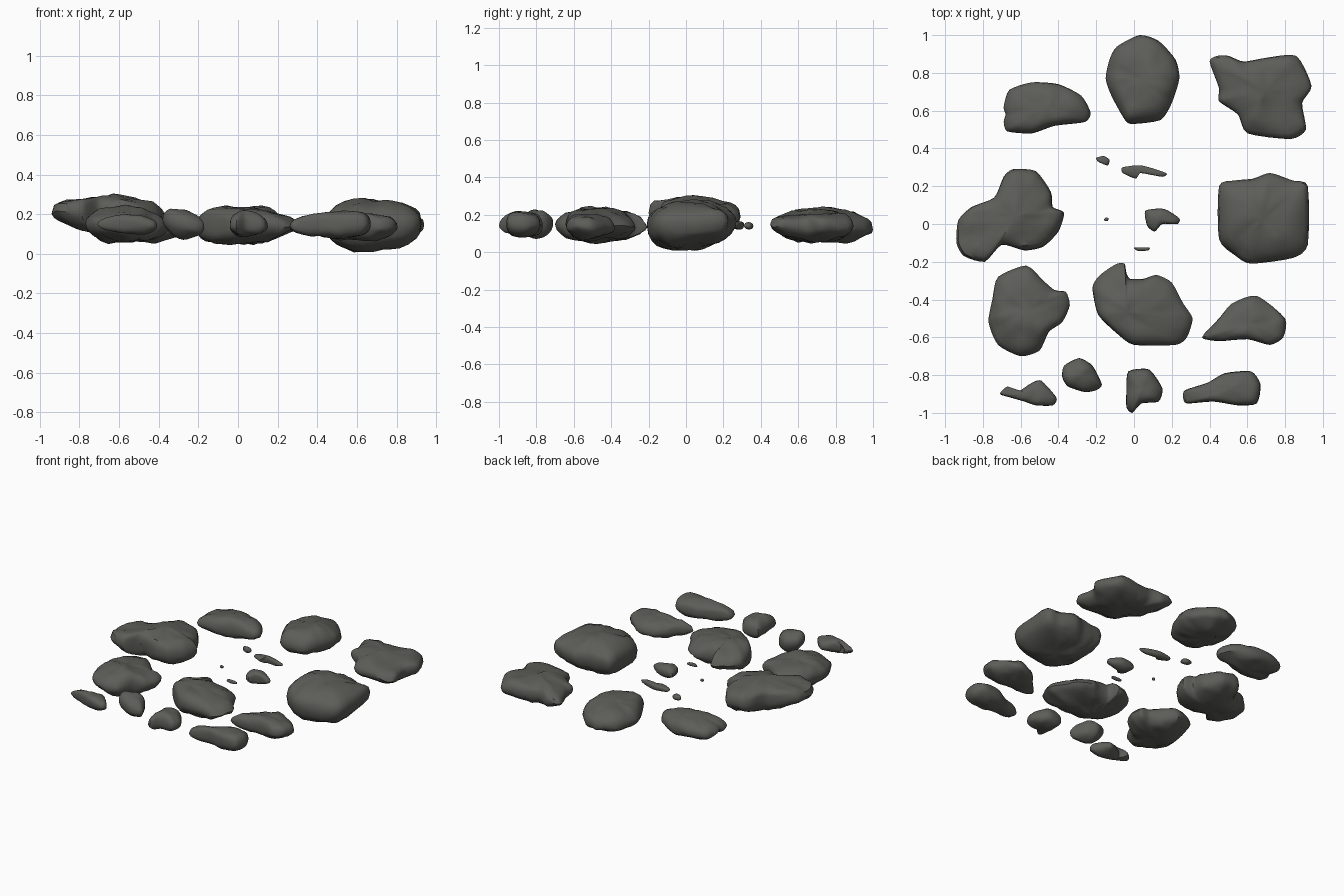
import bpy, bmesh, math
from mathutils import Vector, noise

if "Cube" in bpy.data.objects:
    bpy.data.objects.remove(bpy.data.objects["Cube"])

stone = bpy.data.materials.new("dark_stone")
stone.diffuse_color = (0.108, 0.108, 0.098, 1)
stone.use_nodes = True
stone.node_tree.nodes["Principled BSDF"].inputs["Base Color"].default_value = stone.diffuse_color


def spline(pts, steps):
    """Closed rounded outline through a few points, with slightly chiselled corners."""
    out, n = [], len(pts)
    for i in range(n):
        a, b, c, d = (pts[(i + k) % n] for k in (-1, 0, 1, 2))
        for k in range(steps):
            t = k / steps
            m0, m1 = (c - a) * 0.33, (d - b) * 0.33
            out.append(b * (2*t**3 - 3*t*t + 1) + m0 * (t**3 - 2*t*t + t)
                       + c * (3*t*t - 2*t**3) + m1 * (t**3 - t*t))
    return out


def rock(name, outline, low, mid, high, tilt=(0, 0), btilt=(0, 0), ptop=2.3, pbot=2.0,
         rough=0.02, core=None):
    """Boulder: outline (hundredths, seen from above) shrunk ring by ring towards top and bottom."""
    pts = [Vector((x / 100, y / 100)) for x, y in outline]
    loop = spline(pts, 4)
    xs, ys = [p.x for p in loop], [p.y for p in loop]
    c = Vector(core) if core else Vector(((min(xs) + max(xs)) / 2, (min(ys) + max(ys)) / 2))
    hx, hy = (max(xs) - min(xs)) / 2, (max(ys) - min(ys)) / 2
    bm = bmesh.new()

    def vert(s, p, side):
        # inner rings lean towards an ellipse, so that lobes do not crease the middle
        d = p - c
        if d.length > 1e-6:
            e = 1 / math.hypot(d.x / hx, d.y / hy)
            w = 0.25 + 0.75 * s * s
            d = d * (w + (1 - w) * min(max(e, 0.6), 1.5))
        q = c + d * s
        if side > 0:
            z, t = mid + (high - mid) * (1 - s**ptop) ** (1 / ptop), tilt
        else:
            z, t = mid - (mid - low) * (1 - s**pbot) ** (1 / pbot), btilt
        fade = 1 - s**4                      # both halves meet at the rim
        z += fade * (t[0] * (q.x - c.x) + t[1] * (q.y - c.y))
        z += (1 - fade) * (tilt[0] + btilt[0]) / 2 * (q.x - c.x)
        z += (1 - fade) * (tilt[1] + btilt[1]) / 2 * (q.y - c.y)
        v = Vector((q.x, q.y, z))
        z += rough * noise.noise(v * 7) * (1 - 0.3 * s) + rough * 0.6 * noise.noise(v * 17)
        return bm.verts.new((q.x, q.y, z))

    scales = [0.2, 0.42, 0.62, 0.78, 0.9, 0.97]
    levels = [(s, -1) for s in scales] + [(1, 1)] + [(s, 1) for s in reversed(scales)]
    rings = [[vert(s, p, side) for p in loop] for s, side in levels]
    n = len(loop)
    for r0, r1 in zip(rings, rings[1:]):
        for i in range(n):
            j = (i + 1) % n
            bm.faces.new((r0[i], r0[j], r1[j], r1[i]))
    for ring, side in ((rings[0], -1), (rings[-1], 1)):
        tip = vert(0, c, side)
        for i in range(n):
            bm.faces.new((ring[i], ring[(i + 1) % n], tip))
    bmesh.ops.recalc_face_normals(bm, faces=bm.faces)
    me = bpy.data.meshes.new(name)
    bm.to_mesh(me)
    bm.free()
    me.materials.append(stone)
    ob = bpy.data.objects.new(name, me)
    bpy.context.collection.objects.link(ob)
    bpy.context.view_layer.objects.active = ob
    ob.select_set(True)
    bpy.ops.object.shade_smooth_by_angle(angle=math.radians(40))
    ob.select_set(False)


# Back row
rock("back_left_rock", [(-69, 62), (-66, 71), (-54, 75), (-40, 74), (-28, 68), (-23, 59), (-26, 54),
     (-42, 52), (-54, 48), (-67, 49), (-69, 54), (-68, 58)], 0.06, 0.13, 0.21)
rock("back_middle_rock", [(3, 100), (13, 97), (22, 87), (24, 77), (20, 64), (14, 55), (-2, 53),
     (-6, 57), (-12, 68), (-15, 77), (-13, 87), (-9, 94)], 0.05, 0.13, 0.24, (0, -0.08), ptop=2.1)
rock("back_right_rock", [(40, 86), (44, 89), (50, 89), (58, 86), (70, 88), (86, 89), (94, 73), (89, 64),
     (91, 50), (83, 45), (60, 48), (55, 58), (45, 65), (45, 72)], 0.06, 0.14, 0.22, (-0.03, 0),
     core=(0.70, 0.70))

# Middle row
rock("middle_left_rock", [(-94, -10), (-93, 2), (-86, 9), (-74, 14), (-69, 25), (-64, 29), (-52, 28),
     (-44, 17), (-43, 9), (-37, 6), (-40, -4), (-48, -12), (-58, -14), (-70, -11), (-79, -20),
     (-90, -17)], 0.09, 0.19, 0.285, (0, -0.04), (-0.12, 0), 2.8, 2.1, core=(-0.63, 0.04))
rock("middle_right_rock", [(45, 20), (53, 23), (63, 24), (72, 27), (84, 23), (92, 20), (92, -11),
     (84, -18), (62, -21), (54, -17), (45, -8)], 0.02, 0.155, 0.27, (-0.03, 0), (0.08, 0.1), 2.4, 2.5)

# Front middle row
rock("front_left_boulder", [(-72, -28), (-57, -22), (-48, -30), (-42, -35), (-36, -36), (-34, -43),
     (-38, -52), (-45, -57), (-50, -67), (-60, -70), (-72, -64), (-77, -52), (-75, -40)],
     0.05, 0.15, 0.235, (-0.02, 0), ptop=2.1, core=(-0.57, -0.46))
rock("front_middle_boulder", [(-22, -34), (-19, -28), (-14, -24), (-9, -21), (-5, -21), (-4, -26),
     (-2, -29), (5, -29), (12, -27), (20, -31), (26, -42), (31, -50), (28, -60), (22, -64), (0, -64),
     (-9, -58), (-19, -48)], 0.05, 0.14, 0.235, (0, -0.03), ptop=2.1, pbot=1.9, core=(-0.04, -0.47))
rock("front_right_boulder", [(36, -60), (45, -50), (52, -42), (65, -38), (80, -50), (79, -60),
     (72, -64), (60, -61), (45, -62)], 0.07, 0.13, 0.205, (0.05, 0), core=(0.61, -0.53))

# Front row of smaller stones
rock("front_stone_1", [(-71, -90), (-67, -86), (-62, -89), (-54, -84), (-49, -83), (-41, -92),
     (-43, -96), (-52, -96), (-58, -94), (-65, -92)], 0.10, 0.15, 0.195, (-0.03, 0), rough=0.012,
     core=(-0.53, -0.905))
rock("front_stone_2", [(-38, -81), (-37, -75), (-29, -71), (-22, -75), (-17, -85), (-20, -88),
     (-26, -89), (-35, -86)], 0.08, 0.15, 0.22, (-0.2, 0), (-0.1, 0), rough=0.015)
rock("front_stone_3", [(-3, -78), (8, -77), (15, -87), (13, -94), (4, -95), (-1, -100), (-4, -97),
     (-4, -88)], 0.08, 0.14, 0.215, rough=0.015, core=(0.04, -0.865))
rock("front_stone_4", [(26, -92), (27, -88), (39, -84), (48, -79), (62, -78), (67, -85), (65, -95),
     (55, -96), (42, -94), (28, -95)], 0.08, 0.14, 0.215, (0.05, 0), ptop=2.6, rough=0.015,
     core=(0.51, -0.88))

# Central pebbles
rock("pebble_1", [(-20, 35), (-16, 36), (-13, 34), (-14, 31), (-19, 33)], 0.12, 0.14, 0.16, rough=0.005)
rock("pebble_2", [(-6, 30), (4, 31), (17, 27), (15, 25), (3, 27), (1, 24), (-6, 27)],
     0.12, 0.145, 0.165, rough=0.006, core=(0.04, 0.283))
rock("pebble_3", [(6, 7), (16, 8), (24, 3), (23, 0), (15, 0), (11, -4), (7, -1)],
     0.10, 0.14, 0.18, rough=0.01, core=(0.13, 0.03))
rock("pebble_4", [(-16, 2), (-15, 3.5), (-13.5, 3), (-14, 1.5)], 0.13, 0.14, 0.15, rough=0.003)
rock("pebble_5", [(0, -12.5), (8, -12.5), (7.5, -14), (2, -14.2)], 0.13, 0.14, 0.155, rough=0.003)
